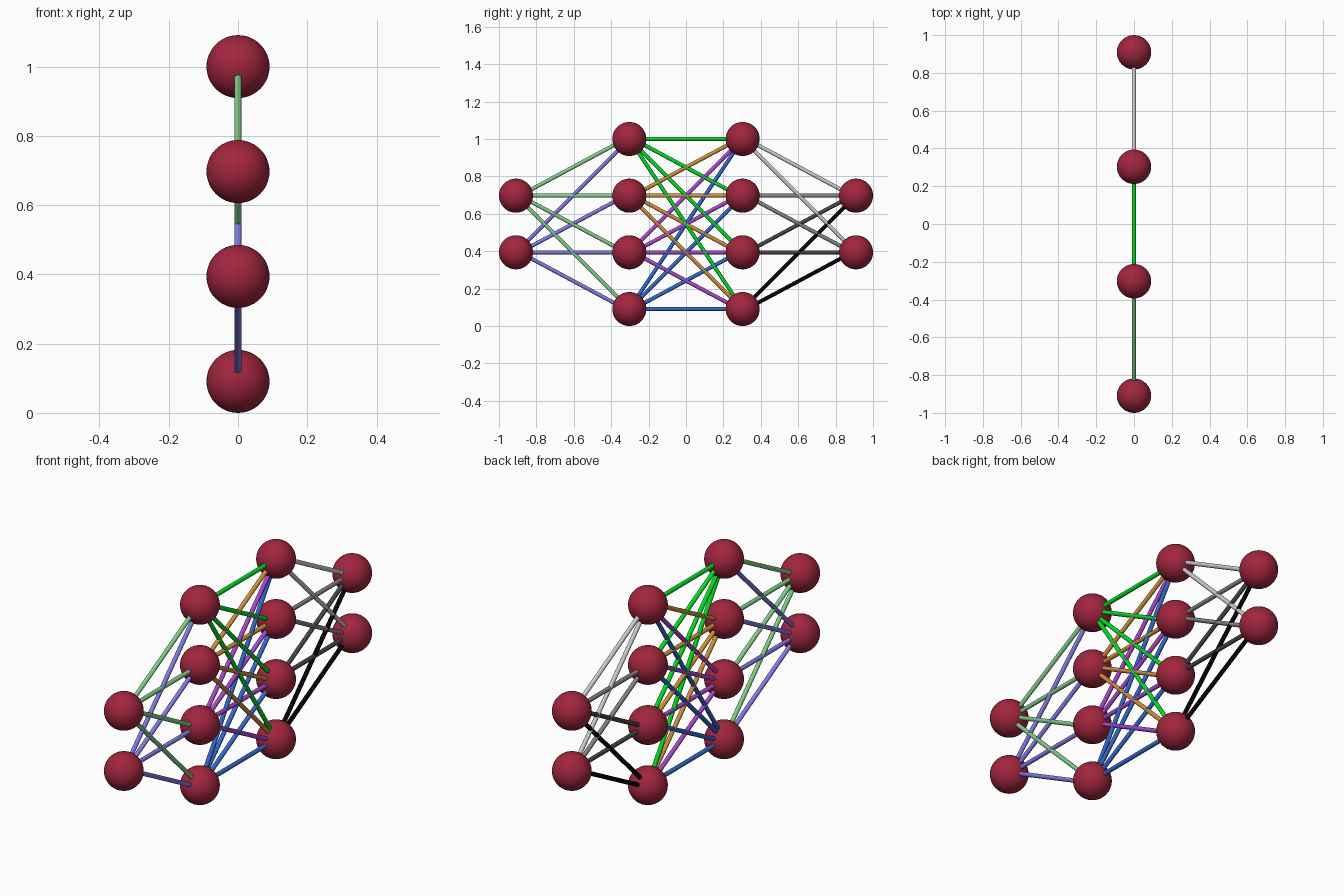
import bpy
from mathutils import Vector

if "Cube" in bpy.data.objects:
    bpy.data.objects.remove(bpy.data.objects["Cube"])

NODE_R, TUBE_R = 0.091, 0.0105
DY, DZ = 0.606, 0.303


def material(name, rgb):
    # display colour (0-255) to linear
    m = bpy.data.materials.new(name)
    m.diffuse_color = [(c / 255) ** 2.2 for c in rgb] + [1]
    m.use_nodes = True
    m.node_tree.nodes["Principled BSDF"].inputs["Base Color"].default_value = m.diffuse_color
    return m


def node(name, pos, mat):
    bpy.ops.mesh.primitive_uv_sphere_add(segments=48, ring_count=24, radius=NODE_R, location=pos)
    ob = bpy.context.object
    ob.name = name
    ob.data.materials.append(mat)
    bpy.ops.object.shade_smooth()


def tube(name, a, b, mat):
    # gentle slopes are tilted slightly steeper about their middle
    d = b - a
    if abs(abs(d.z) - DZ) < 0.01:
        d.z *= 1.07
    bpy.ops.mesh.primitive_cylinder_add(
        vertices=24, radius=TUBE_R, depth=d.length, location=(a + b) / 2,
        rotation=d.to_track_quat('Z', 'Y').to_euler())
    ob = bpy.context.object
    ob.name = name
    ob.data.materials.append(mat)
    bpy.ops.object.shade_smooth_by_angle()


# Layers of nodes from the front (-y) to the back, each listed top to bottom
levels = [NODE_R + DZ * i for i in (3, 2, 1, 0)]
rows = [levels[1:3], levels, levels, levels[1:3]]
layers = [[Vector((0, (i - 1.5) * DY, z)) for z in row] for i, row in enumerate(rows)]

# Tube colours, one per source node
colours = [
    [(130, 205, 135), (128, 122, 228)],
    [(10, 220, 40), (208, 142, 62), (168, 72, 205), (55, 105, 205)],
    [(225, 225, 225), (130, 130, 130), (72, 72, 72), (12, 10, 14)],
]

# Nodes
red = material("node_red", (160, 42, 64))
for i, layer in enumerate(layers):
    for j, p in enumerate(layer):
        node(f"node_{i}_{j}", p, red)

# Tubes joining every node to every node of the next layer
for i, row in enumerate(colours):
    for j, rgb in enumerate(row):
        mat = material(f"tube_colour_{i}_{j}", rgb)
        for k, target in enumerate(layers[i + 1]):
            tube(f"connection_{i}_{j}_{k}", layers[i][j], target, mat)
